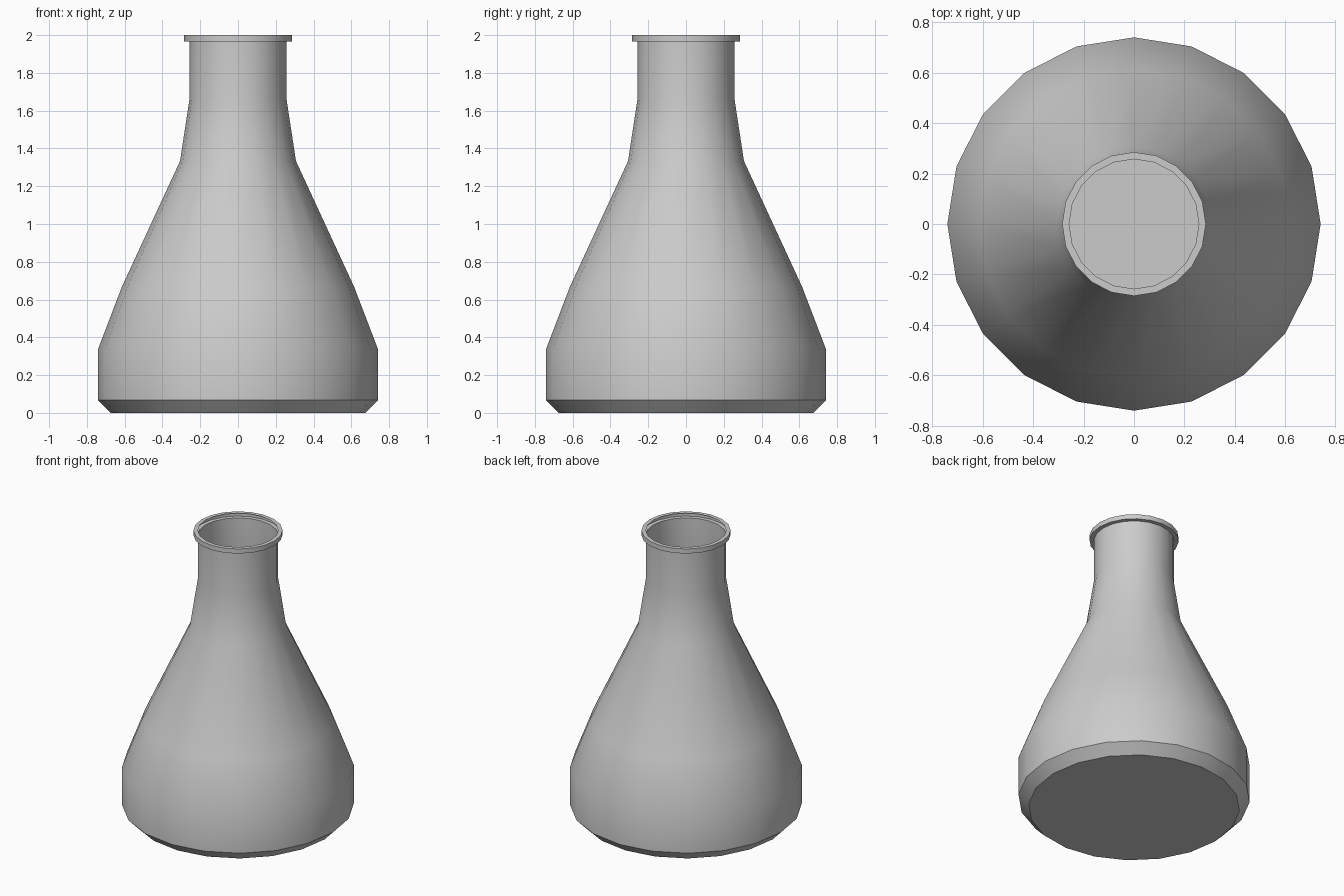
import bpy, bmesh, math

if "Cube" in bpy.data.objects:
    bpy.data.objects.remove(bpy.data.objects["Cube"])

SIDES = 20
# (radius, height) from the base up to the inner edge of the hollow lip
PROFILE = [(0.675, 0.0), (0.74, 0.067), (0.74, 0.34), (0.615, 0.667),
           (0.307, 1.333), (0.257, 1.66), (0.257, 1.967),
           (0.285, 1.967), (0.285, 2.0), (0.257, 2.0)]

bm = bmesh.new()
rings = []
for r, z in PROFILE:
    rings.append([bm.verts.new((r * math.cos(2 * math.pi * i / SIDES),
                                r * math.sin(2 * math.pi * i / SIDES), z))
                  for i in range(SIDES)])

# base disc
bm.faces.new(rings[0][::-1])

# thin glass wall and lip
for low, high in zip(rings, rings[1:]):
    for i in range(SIDES):
        j = (i + 1) % SIDES
        bm.faces.new((low[i], low[j], high[j], high[i]))

mesh = bpy.data.meshes.new("conical_flask")
bm.to_mesh(mesh)
bm.free()
flask = bpy.data.objects.new("conical_flask", mesh)
bpy.context.collection.objects.link(flask)

# smooth wall, crisp base and lip edges
bpy.context.view_layer.objects.active = flask
flask.select_set(True)
bpy.ops.object.shade_smooth_by_angle(angle=math.radians(30))
